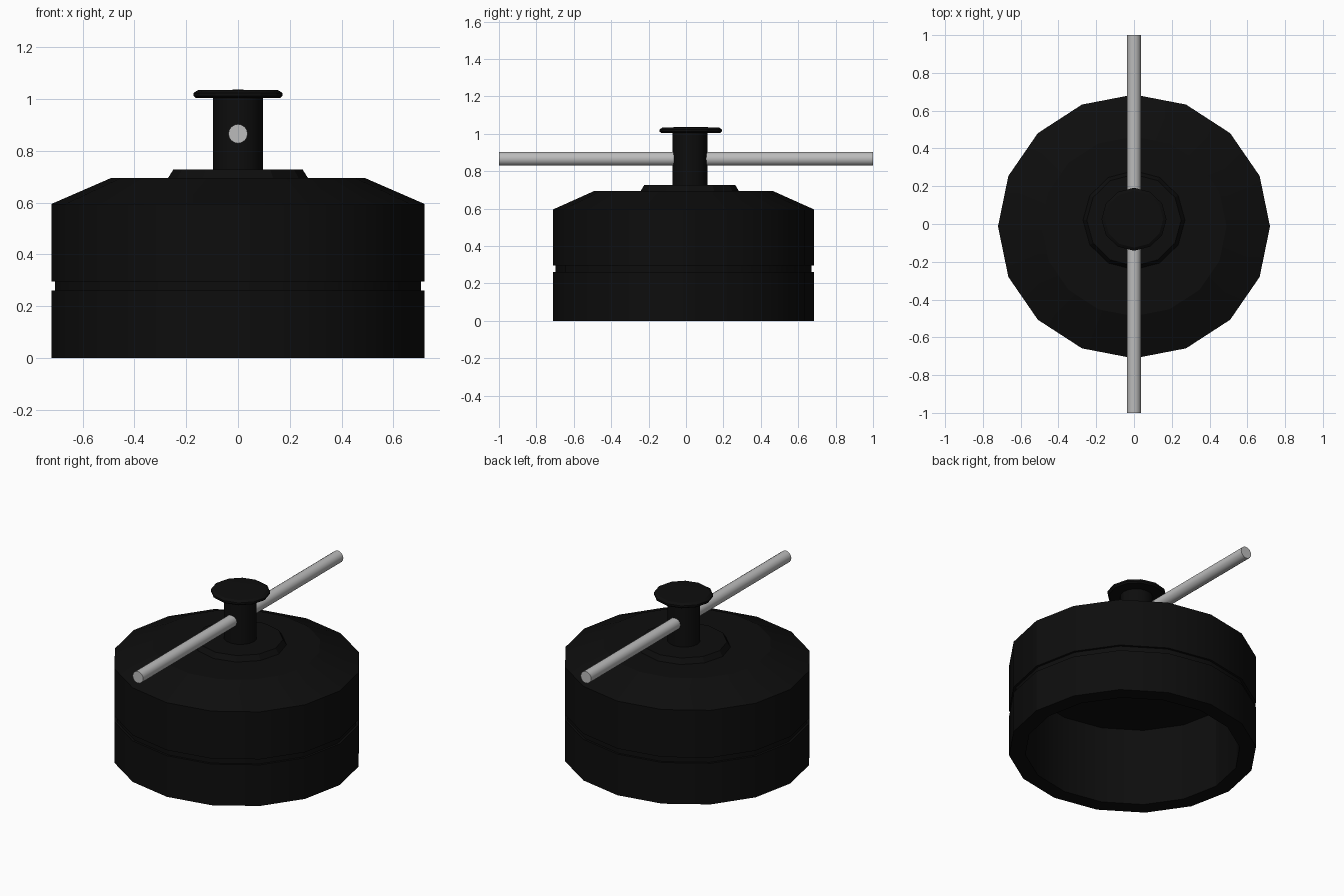
import bpy, bmesh, math

cube = bpy.data.objects.get("Cube")
if cube:
    bpy.data.objects.remove(cube, do_unlink=True)


def material(name, value, rough):
    m = bpy.data.materials.new(name)
    m.use_nodes = True
    colour = (value, value, value, 1)
    m.diffuse_color = colour
    bsdf = m.node_tree.nodes["Principled BSDF"]
    bsdf.inputs["Base Color"].default_value = colour
    bsdf.inputs["Roughness"].default_value = rough
    return m


black = material("black", 0.004, 0.6)
steel = material("light grey", 0.5, 0.5)
SQUASH = 0.97  # the turned parts are slightly narrower front to back


def lathe(name, profile, sides, y, mat):
    """Turn a radius/height profile; zero radius closes to a single point."""
    bm = bmesh.new()
    rings = []
    for r, z in profile:
        count = sides if r else 1
        rings.append([bm.verts.new((r * math.cos(math.tau * i / sides),
                                    r * math.sin(math.tau * i / sides) * SQUASH + y, z))
                      for i in range(count)])
    for a, b in zip(rings, rings[1:]):
        for i in range(sides):
            j = (i + 1) % sides
            quad = [a[i % len(a)], a[j % len(a)], b[j % len(b)], b[i % len(b)]]
            bm.faces.new(list(dict.fromkeys(quad)))
    bmesh.ops.recalc_face_normals(bm, faces=bm.faces)
    mesh = bpy.data.meshes.new(name)
    bm.to_mesh(mesh)
    bm.free()
    mesh.materials.append(mat)
    ob = bpy.data.objects.new(name, mesh)
    bpy.context.collection.objects.link(ob)
    smooth(ob)
    return ob


def smooth(ob):
    bpy.ops.object.select_all(action="DESELECT")
    ob.select_set(True)
    bpy.context.view_layer.objects.active = ob
    bpy.ops.object.shade_smooth_by_angle(angle=math.radians(23))


# Hollow drum with a groove round the side and a sloped shoulder
lathe("drum", [(0, 0.49), (0.625, 0.49), (0.625, 0), (0.72, 0), (0.72, 0.26),
               (0.706, 0.26), (0.706, 0.295), (0.72, 0.295), (0.72, 0.595),
               (0.49, 0.695), (0, 0.695)], 16, -0.013, black)

# Collar, stem and flanged cap
lathe("collar", [(0, 0.68), (0.27, 0.68), (0.27, 0.695), (0.25, 0.727), (0, 0.727)],
      12, 0.02, black)
lathe("stem", [(0, 0.71), (0.096, 0.71), (0.096, 1.015), (0, 1.015)], 16, 0.022, black)
lathe("cap", [(0, 1.004), (0.163, 1.004), (0.172, 1.012), (0.172, 1.023),
              (0.155, 1.034), (0, 1.036)], 12, 0.025, black)

# Straight bar through the stem
bpy.ops.mesh.primitive_cylinder_add(vertices=16, radius=0.037, depth=2,
                                    location=(0, 0, 0.866), rotation=(math.pi / 2, 0, 0))
bar = bpy.context.object
bar.name = "cross_bar"
bar.data.materials.append(steel)
smooth(bar)
